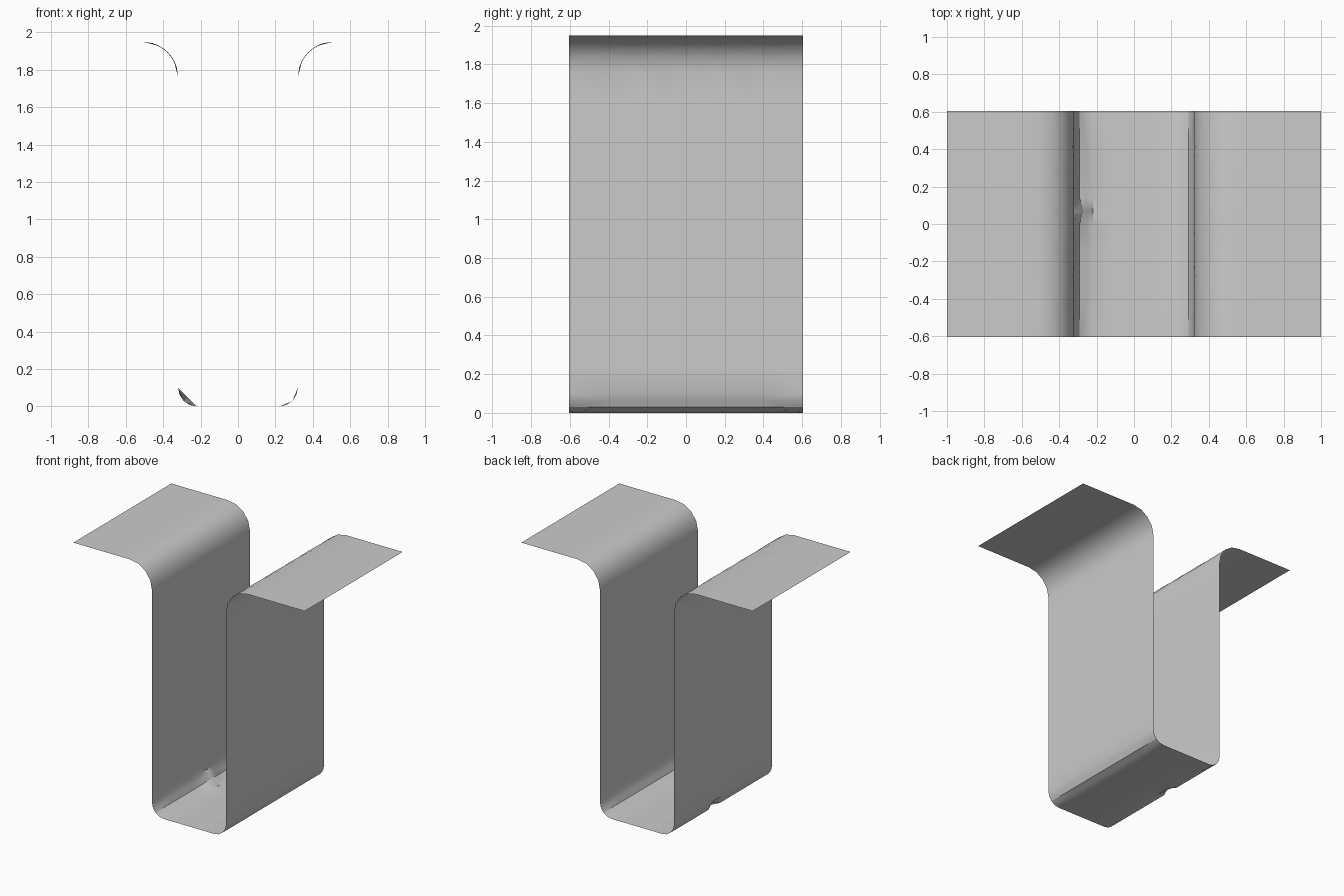
import bpy
import bmesh
from math import sin, cos, radians

if "Cube" in bpy.data.objects:
    bpy.data.objects.remove(bpy.data.objects["Cube"], do_unlink=True)

WALL_X, TOP_Z, HALF_LENGTH = 0.32, 1.95, 0.605
TOP_R, LOW_R, STEPS = 0.19, 0.1, 4
STATIONS = [-HALF_LENGTH, -0.41, -0.28, -0.14, 0, 0.07, 0.14, 0.28, 0.41, HALF_LENGTH]
DENT_Y = 0.07


def arc(cx, cz, r, start, end, shift=0.0):
    """Quarter bend; inner points may slide along it to stagger the facets."""
    pts = []
    for i in range(STEPS + 1):
        t = i + (shift if 0 < i < STEPS else 0)
        a = radians(start + (end - start) * t / STEPS)
        pts.append((cx + r * cos(a), cz + r * sin(a)))
    return pts


def on_chord(pts, i, a, b):
    """Move point i onto the straight line between points a and b."""
    f = (i - a) / (b - a)
    pts[i] = tuple(p + (q - p) * f for p, q in zip(pts[a], pts[b]))


def half_profile(index, dented):
    """Section of one side, from the floor outward to the flange edge."""
    y = STATIONS[index]
    at_end = abs(y) == HALF_LENGTH
    low = arc(WALL_X - LOW_R, LOW_R, LOW_R, -90, 0)
    if dented and y == DENT_Y:
        for i in range(1, STEPS):
            on_chord(low, i, 0, STEPS)
    elif not at_end:
        for i in range(1, STEPS, 2):
            on_chord(low, i, i - 1, i + 1)
    shift = 0 if at_end else (0.3 if index % 2 else -0.3)
    high = arc(WALL_X + TOP_R, TOP_Z - TOP_R, TOP_R, 180, 90, shift)
    return ([(0.1, 0)] + low + [(WALL_X, 0.25), (WALL_X, 1.6)]
            + high + [(0.62, TOP_Z), (1.0, TOP_Z)])


# Bent sheet: two flanges, two walls and a floor in one strip
bm = bmesh.new()
rows = []
for k, y in enumerate(STATIONS):
    left_side = half_profile(k, False)
    right_side = half_profile(k, True)
    section = [(-x, z) for x, z in reversed(right_side)] + left_side
    rows.append([bm.verts.new((x, y, z)) for x, z in section])
for a, b in zip(rows, rows[1:]):
    for i in range(len(a) - 1):
        bm.faces.new((a[i], a[i + 1], b[i + 1], b[i]))
bmesh.ops.triangulate(bm, faces=[f for f in bm.faces if max(v.co.z for v in f.verts)
                                 - min(v.co.z for v in f.verts) < 0.3])

mesh = bpy.data.meshes.new("hat_channel")
bm.to_mesh(mesh)
bm.free()
channel = bpy.data.objects.new("hat_channel", mesh)
bpy.context.collection.objects.link(channel)

# Plain grey finish
grey = bpy.data.materials.new("plain_grey")
grey.use_nodes = True
colour = (0.6, 0.6, 0.6, 1)
grey.diffuse_color = colour
grey.node_tree.nodes["Principled BSDF"].inputs["Base Color"].default_value = colour
mesh.materials.append(grey)

bpy.context.view_layer.objects.active = channel
channel.select_set(True)
bpy.ops.object.shade_smooth_by_angle(angle=radians(35))
